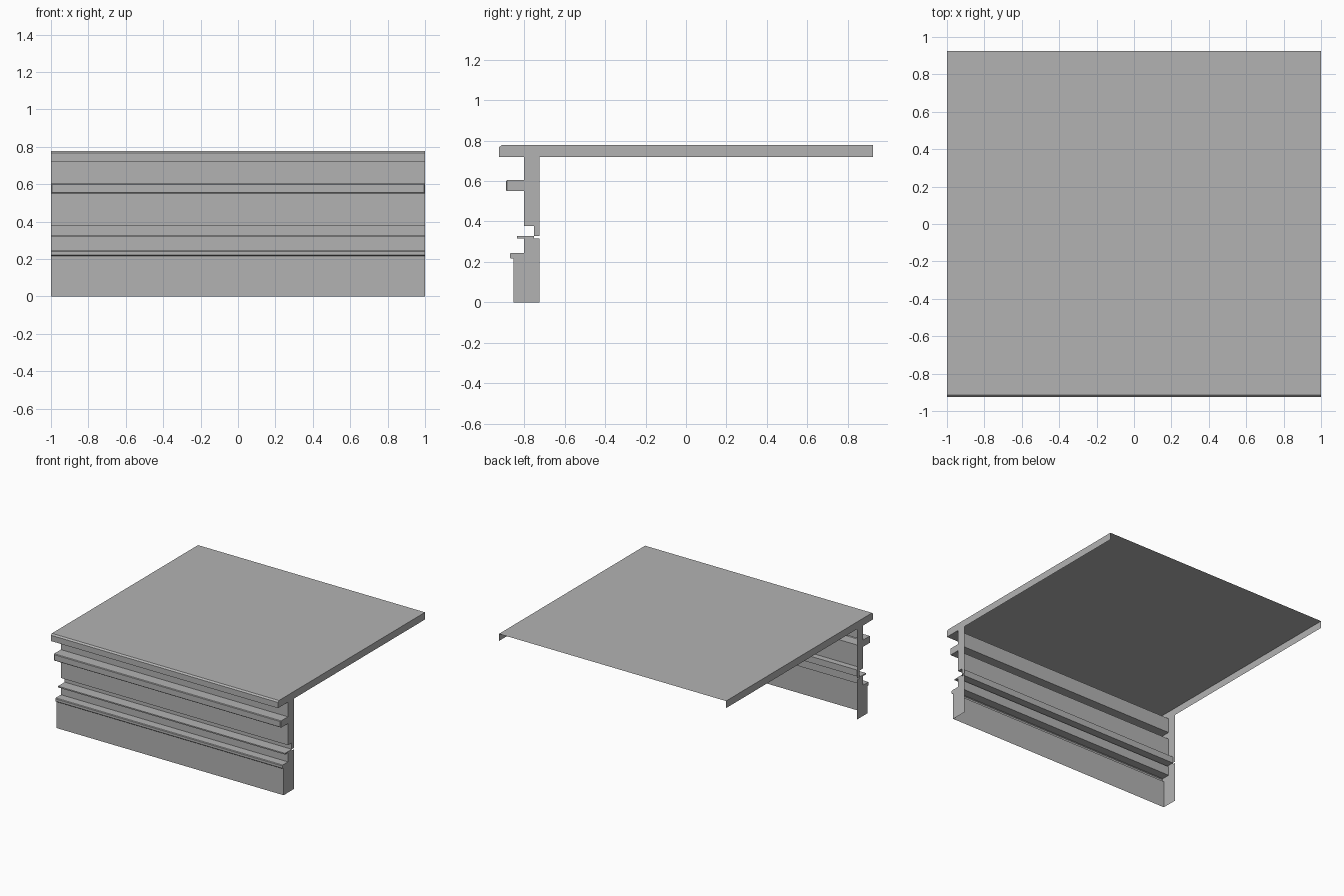
import bpy
import bmesh

cube = bpy.data.objects.get("Cube")
if cube:
    bpy.data.objects.remove(cube, do_unlink=True)

grey = bpy.data.materials.new("plain grey")
grey.use_nodes = True
colour = (0.45, 0.45, 0.45, 1)
grey.diffuse_color = colour
grey.node_tree.nodes["Principled BSDF"].inputs["Base Color"].default_value = colour

# Main depths and heights shared by the parts
WALL, BACK, GROOVE = -0.80, -0.725, -0.752
SLAB_LOW, SLAB_TOP, EDGE = 0.72, 0.777, 0.925
RAIL_LOW, RAIL_TOP = 0.55, 0.604
FIN_LOW, FIN_TOP = 0.317, 0.327
CHAMFER = 0.005


def strip(name, profile, closing, nose=()):
    """Sweep an open (y, z) profile along x and cap both ends.

    The closing points complete the cap only, so the back stays open.
    Nose points are pulled in at the ends to chamfer them.
    """
    bm = bmesh.new()
    rows = []
    for side in (-1, 1):
        row = []
        for i, (y, z) in enumerate(profile + closing):
            x = side * (1 - CHAMFER if i in nose else 1)
            row.append(bm.verts.new((x, y, z)))
        rows.append(row)
    left, right = rows
    for i in range(len(profile) - 1):
        bm.faces.new((left[i], right[i], right[i + 1], left[i + 1]))
    for row, flip in ((left, False), (right, True)):
        caps = [[v for i, v in enumerate(row) if i not in nose]]
        if nose:
            caps.append(row[nose[0] - 1:nose[-1] + 2])
        for cap in caps:
            bm.faces.new(cap[::-1] if flip else cap)
    mesh = bpy.data.meshes.new(name)
    bm.to_mesh(mesh)
    bm.free()
    mesh.materials.append(grey)
    obj = bpy.data.objects.new(name, mesh)
    bpy.context.collection.objects.link(obj)
    return obj


# Broad top with a chamfered front lip, open underneath
strip("top_slab",
      [(WALL, SLAB_LOW), (-EDGE, SLAB_LOW), (-EDGE, 0.766),
       (-0.913, SLAB_TOP), (EDGE, SLAB_TOP)],
      [(EDGE, SLAB_LOW)])

# Wall under the top
strip("upper_wall", [(WALL, RAIL_TOP), (WALL, SLAB_LOW)],
      [(BACK, SLAB_LOW), (BACK, RAIL_TOP)])

# Projecting rail with chamfered nose
RAIL = -0.89
strip("rail",
      [(WALL, RAIL_LOW), (RAIL + CHAMFER, RAIL_LOW),
       (RAIL, RAIL_LOW + CHAMFER), (RAIL, RAIL_TOP - CHAMFER),
       (RAIL + CHAMFER, RAIL_TOP), (WALL, RAIL_TOP)],
      [(BACK, RAIL_TOP), (BACK, RAIL_LOW)], nose=(2, 3))

# Middle wall with the recessed groove below it
strip("grooved_wall",
      [(GROOVE, FIN_TOP), (GROOVE, 0.378), (WALL, 0.378), (WALL, RAIL_LOW)],
      [(BACK, RAIL_LOW), (BACK, FIN_TOP)])

# Thin ledge at the foot of the groove
strip("thin_ledge",
      [(WALL, FIN_LOW), (-0.837, FIN_LOW), (-0.837, FIN_TOP), (GROOVE, FIN_TOP)],
      [(GROOVE, FIN_LOW)])

# Base board with a small bead along its top
BOARD, BEAD, BEAD_LOW, BEAD_TOP = -0.854, -0.871, 0.216, 0.245
strip("base_board",
      [(BOARD, 0), (BOARD, BEAD_LOW), (BEAD + CHAMFER, BEAD_LOW),
       (BEAD, BEAD_LOW + CHAMFER), (BEAD, BEAD_TOP - CHAMFER),
       (BEAD + CHAMFER, BEAD_TOP), (WALL, BEAD_TOP), (WALL, FIN_LOW)],
      [(BACK, FIN_LOW), (BACK, 0)])
